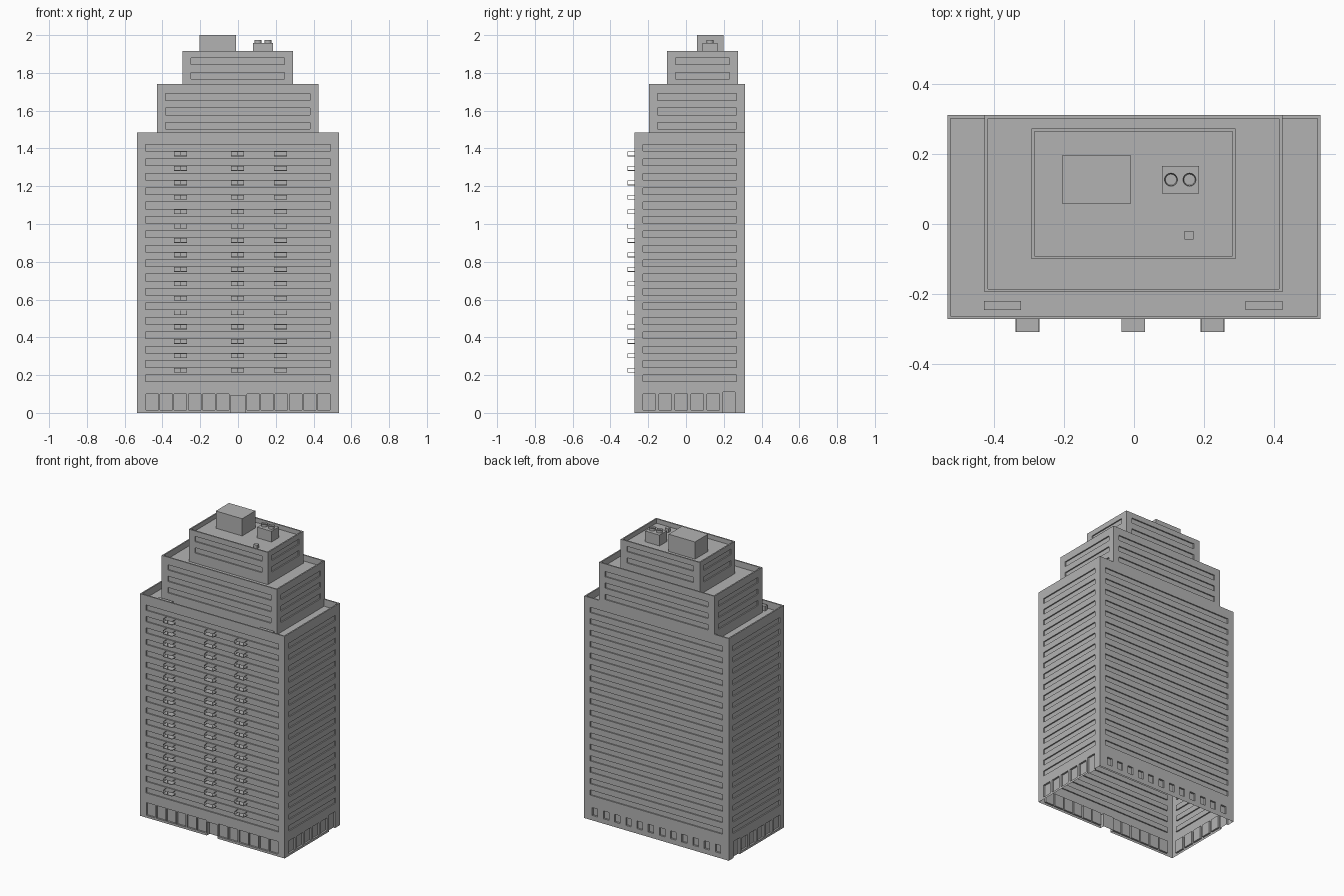
import bpy
import bmesh
from mathutils import Matrix

default = bpy.data.objects.get("Cube")
if default:
    bpy.data.objects.remove(default, do_unlink=True)

grey = bpy.data.materials.new("concrete_grey")
grey.use_nodes = True
TONE = (0.45, 0.45, 0.45, 1)
grey.diffuse_color = TONE
grey.node_tree.nodes["Principled BSDF"].inputs["Base Color"].default_value = TONE

FLOOR = 0.0763        # storey height
FRONT, BACK = -0.272, 0.312


def add_box(bm, x0, x1, y0, y1, z0, z1):
    size = Matrix.Diagonal((x1 - x0, y1 - y0, z1 - z0, 1))
    place = Matrix.Translation(((x0 + x1) / 2, (y0 + y1) / 2, (z0 + z1) / 2))
    bmesh.ops.create_cube(bm, size=1, matrix=place @ size)


def finish(name, bm):
    mesh = bpy.data.meshes.new(name)
    bm.to_mesh(mesh)
    bm.free()
    mesh.materials.append(grey)
    obj = bpy.data.objects.new(name, mesh)
    bpy.context.collection.objects.link(obj)
    return obj


def box_object(name, *bounds):
    bm = bmesh.new()
    add_box(bm, *bounds)
    return finish(name, bm)


def wall_recess(bm, bounds, side, a, b, z0, z1, depth):
    """Cutter box sunk into one wall, spanning a..b along that wall."""
    x0, x1, y0, y1 = bounds
    out = 0.02
    if side == "front":
        add_box(bm, a, b, y0 - out, y0 + depth, z0, z1)
    elif side == "back":
        add_box(bm, a, b, y1 - depth, y1 + out, z0, z1)
    elif side == "left":
        add_box(bm, x1 - depth, x1 + out, a, b, z0, z1)
    else:
        add_box(bm, x0 - out, x0 + depth, a, b, z0, z1)


def tier(name, bounds, base, top, roof, first, storeys, ground=None):
    """Hollow block with a sunken roof and a ribbon window on every storey."""
    x0, x1, y0, y1 = bounds
    lip, margin = 0.009, 0.045
    cut = bmesh.new()
    add_box(cut, x0 + lip, x1 - lip, y0 + lip, y1 - lip, roof, top + 0.1)
    for i in range(storeys):
        z = first + i * FLOOR
        for side in ("front", "back", "left", "right"):
            a, b = (x0, x1) if side in ("front", "back") else (y0, y1)
            wall_recess(cut, bounds, side, a + margin, b - margin, z, z + 0.035, 0.008)
    if ground:
        ground(cut, bounds)
    cutter = finish(name + "_cutter", cut)
    cutter.hide_render = True
    block = box_object(name, x0, x1, y0, y1, base, top)
    mod = block.modifiers.new("recesses", "BOOLEAN")
    mod.operation = "DIFFERENCE"
    mod.solver = "EXACT"
    mod.object = cutter
    bpy.context.view_layer.update()
    graph = bpy.context.evaluated_depsgraph_get()
    mesh = bpy.data.meshes.new_from_object(block.evaluated_get(graph))
    block.modifiers.clear()
    block.data = mesh
    bpy.data.objects.remove(cutter, do_unlink=True)
    # open underside
    bm = bmesh.new()
    bm.from_mesh(mesh)
    under = [f for f in bm.faces if all(v.co.z < base + 0.0005 for v in f.verts)]
    bmesh.ops.delete(bm, geom=under, context="FACES")
    bm.to_mesh(mesh)
    bm.free()
    return block


def street_level(cut, bounds):
    # shop windows either side of the entrance
    for s in (-1, 1):
        for i in range(6):
            x = s * (0.08 + 0.075 * i)
            wall_recess(cut, bounds, "front", x - 0.033, x + 0.033, 0.015, 0.1, 0.012)
            xb = s * (0.0414 + 0.0828 * i)
            wall_recess(cut, bounds, "back", xb - 0.02, xb + 0.02, 0.033, 0.085, 0.012)
    wall_recess(cut, bounds, "front", -0.04, 0.04, -0.02, 0.092, 0.03)
    # side windows and side doors
    for side in ("left", "right"):
        for i in range(5):
            y = -0.195 + 0.085 * i
            wall_recess(cut, bounds, side, y - 0.033, y + 0.033, 0.015, 0.1, 0.012)
        wall_recess(cut, bounds, side, 0.195, 0.26, -0.02, 0.11, 0.012)


# stepped tower
tier("main_tower", (-0.535, 0.535, FRONT, BACK), 0, 1.485, 1.438,
     0.165, 17, street_level)
tier("upper_tier", (-0.428, 0.425, -0.195, BACK), 1.438, 1.74, 1.70, 1.502, 3)
tier("top_tier", (-0.294, 0.291, -0.1, 0.274), 1.70, 1.915, 1.885, 1.768, 2)

# balconies: thin slab, top rail on three sides, slim posts
T = 0.002
RAIL = 0.025
for column, cx in (("right", -0.305), ("middle", -0.002), ("left", 0.225)):
    bm = bmesh.new()
    x0, x1, y0 = cx - 0.034, cx + 0.034, -0.31
    for i in range(16):
        z = 0.213 + i * FLOOR
        add_box(bm, x0, x1, y0, FRONT, z, z + 0.004)
        add_box(bm, x0, x1, y0, y0 + T, z + RAIL - T, z + RAIL)
        for x in (x0, x1 - T):
            add_box(bm, x, x + T, y0 + T, FRONT, z + RAIL - T, z + RAIL)
        for x in (x0, cx - T / 2, x1 - T):
            add_box(bm, x, x + T, y0, y0 + T, z + 0.004, z + RAIL - T)
    finish("balconies_" + column, bm)

# rooftop details
box_object("stair_house", -0.205, -0.01, 0.058, 0.198, 1.885, 2.0)
box_object("cooling_unit", 0.08, 0.186, 0.088, 0.166, 1.885, 1.957)
box_object("roof_vent", 0.145, 0.171, -0.045, -0.02, 1.885, 1.91)
for label, x in (("right", 0.106), ("left", 0.159)):
    bm = bmesh.new()
    bmesh.ops.create_cone(bm, cap_ends=True, segments=16, radius1=0.019, radius2=0.019,
                          depth=0.018, matrix=Matrix.Translation((x, 0.127, 1.966)))
    lid = max(bm.faces, key=lambda f: f.calc_center_median().z)
    bmesh.ops.inset_region(bm, faces=[lid], thickness=0.003)
    bmesh.ops.translate(bm, verts=lid.verts, vec=(0, 0, -0.01))
    finish("cooling_fan_" + label, bm)
for label, x in (("right", -0.43), ("left", 0.32)):
    box_object("terrace_planter_" + label, x, x + 0.106, -0.246, -0.221, 1.438, 1.47)
